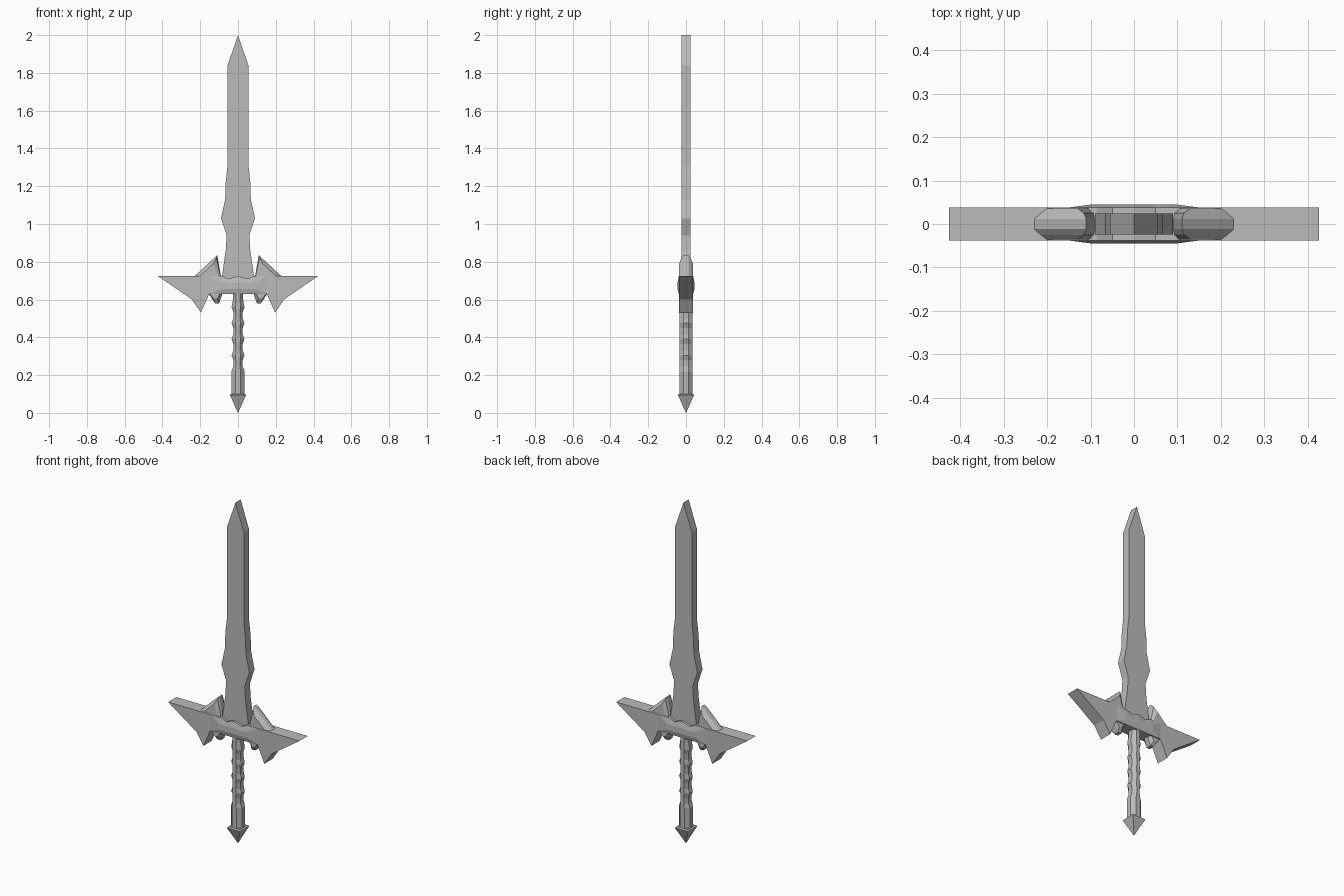
import bpy
import bmesh

if "Cube" in bpy.data.objects:
    bpy.data.objects.remove(bpy.data.objects["Cube"])

GREY = (0.5, 0.5, 0.5, 1)
steel = bpy.data.materials.new("plain grey")
steel.use_nodes = True
steel.diffuse_color = GREY
steel.node_tree.nodes["Principled BSDF"].inputs["Base Color"].default_value = GREY


def loft(name, rings):
    """Skin a closed solid through rings of matching 3D points."""
    bm = bmesh.new()
    loops = [[bm.verts.new(p) for p in ring] for ring in rings]
    n = len(loops[0])
    for a, b in zip(loops, loops[1:]):
        for i in range(n):
            j = (i + 1) % n
            bm.faces.new((a[i], a[j], b[j], b[i]))
    bm.faces.new(loops[0])
    bm.faces.new(loops[-1])
    bmesh.ops.remove_doubles(bm, verts=bm.verts, dist=0.0001)
    bmesh.ops.recalc_face_normals(bm, faces=bm.faces)
    mesh = bpy.data.meshes.new(name)
    bm.to_mesh(mesh)
    bm.free()
    mesh.materials.append(steel)
    obj = bpy.data.objects.new(name, mesh)
    bpy.context.collection.objects.link(obj)
    return obj


def slab(name, layers, side=1):
    """Stack x-z outlines through the depth; layers run from middle to face."""
    full = [(-y, o) for y, o in reversed(layers)] + list(layers)
    return loft(name, [[(side * x, y, z) for x, z in o] for y, o in full])


def symmetric(half):
    return half + [(-x, z) for x, z in reversed(half) if x > 0]


# Blade: waisted flat slab with a pointed tip
blade = symmetric([(0, 2), (0.055, 1.84), (0.055, 1.31), (0.065, 1.22),
                   (0.068, 1.13), (0.09, 1.03), (0.06, 0.94),
                   (0.065, 0.86), (0.088, 0.70)])
slab("blade", [(0.024, blade)])

# Guard centre: wavy upper edge, bevelled toward a raised front and back
guard_rim = symmetric([(0, 0.725), (0.05, 0.71), (0.085, 0.725),
                       (0.15, 0.725), (0.15, 0.63)])
guard_face = symmetric([(0, 0.69), (0.04, 0.685), (0.07, 0.69),
                        (0.095, 0.69), (0.095, 0.655)])
slab("guard", [(0.038, guard_rim), (0.045, guard_face)])

# Guard wings, bevelled upper fins and small lower claws
wing = [(0.425, 0.725), (0.12, 0.725), (0.13, 0.63),
        (0.152, 0.63), (0.197, 0.53), (0.243, 0.60)]
fin_ridge = [(0.11, 0.835), (0.24, 0.715), (0.20, 0.67), (0.088, 0.71)]
fin_bevel = [(0.115, 0.82), (0.23, 0.71), (0.20, 0.67), (0.09, 0.71)]
fin_face = [(0.13, 0.79), (0.20, 0.725), (0.18, 0.68), (0.10, 0.71)]
claw_mid = [(0.16, 0.64), (0.122, 0.58), (0.10, 0.58), (0.08, 0.64)]
claw_face = [(0.155, 0.64), (0.13, 0.605), (0.11, 0.605), (0.09, 0.64)]
for word, side in (("left", 1), ("right", -1)):
    slab(word + "_wing", [(0.038, wing)], side)
    slab(word + "_fin", [(0.012, fin_ridge), (0.025, fin_bevel),
                         (0.036, fin_face)], side)
    slab(word + "_claw", [(0.015, claw_mid), (0.032, claw_face)], side)

# Grip: eight-sided shaft with regular finger waists
levels = [(0.09, 0.035), (0.22, 0.035)]
for i in range(4):
    z = 0.22 + i * 0.085
    levels += [(z + 0.025, 0.025), (z + 0.06, 0.025), (z + 0.085, 0.034)]
levels += [(0.60, 0.027), (0.64, 0.027)]
corners = [(1, 0.4), (0.4, 1), (-0.4, 1), (-1, 0.4),
           (-1, -0.4), (-0.4, -1), (0.4, -1), (1, -0.4)]
loft("grip", [[(x * w, y * 0.035, z) for x, y in corners] for z, w in levels])

# Pommel: square spike pointing down
square = [(1, 1), (-1, 1), (-1, -1), (1, -1)]
loft("pommel", [[(x * w, y * w, z) for x, y in square]
                for z, w in ((0.0, 0.0005), (0.095, 0.043), (0.10, 0.036))])
